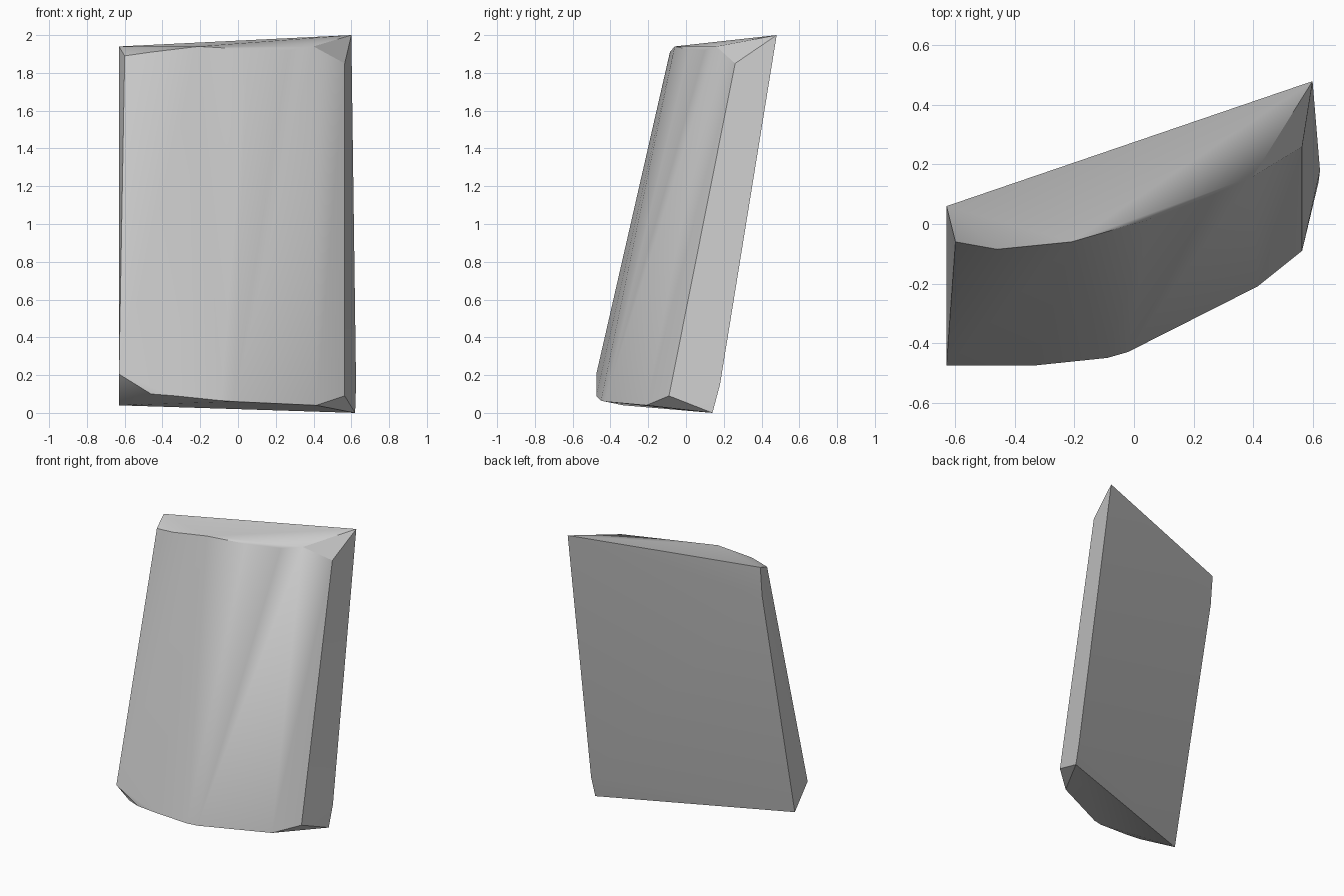
import bpy
import bmesh
import math

cube = bpy.data.objects.get("Cube")
if cube:
    bpy.data.objects.remove(cube, do_unlink=True)

# Single grey stone colour
grey = bpy.data.materials.new("stone_grey")
grey.use_nodes = True
grey.diffuse_color = (0.6, 0.6, 0.6, 1)
grey.node_tree.nodes["Principled BSDF"].inputs["Base Color"].default_value = (0.6, 0.6, 0.6, 1)

# Curved front rim of the upper end, left to right
top_rim = [(-0.60, -0.06, 1.89), (-0.46, -0.085, 1.91), (-0.21, -0.06, 1.94),
           (0.05, 0.015, 1.925), (0.27, 0.10, 1.92), (0.40, 0.16, 1.94),
           (0.565, 0.26, 1.85)]

# Curved front rim of the lower end
bottom_rim = [(-0.63, -0.475, 0.205), (-0.46, -0.475, 0.10), (-0.33, -0.475, 0.09),
              (-0.09, -0.45, 0.065), (-0.02, -0.43, 0.06), (0.415, -0.21, 0.04),
              (0.565, -0.09, 0.09)]

# Corners of the flat leaning back
back_corners = [(0.60, 0.48, 2.0), (-0.63, 0.06, 1.94), (-0.63, 0.04, 1.73),
                (-0.63, -0.33, 0.04), (0.62, 0.14, 0.0), (0.625, 0.18, 0.15)]

# Wrap the rims and corners into one closed chunk
bm = bmesh.new()
for point in top_rim + bottom_rim + back_corners:
    bm.verts.new(point)
hull = bmesh.ops.convex_hull(bm, input=bm.verts[:])
loose = [v for v in bm.verts if not v.link_faces]
bmesh.ops.delete(bm, geom=loose, context='VERTS')
bmesh.ops.recalc_face_normals(bm, faces=bm.faces[:])

mesh = bpy.data.meshes.new("stone_shard")
bm.to_mesh(mesh)
bm.free()
mesh.materials.append(grey)
shard = bpy.data.objects.new("stone_shard", mesh)
bpy.context.collection.objects.link(shard)

# Soft curved front, crisp rim edges
bpy.ops.object.select_all(action='DESELECT')
shard.select_set(True)
bpy.context.view_layer.objects.active = shard
bpy.ops.object.shade_smooth_by_angle(angle=math.radians(30))
